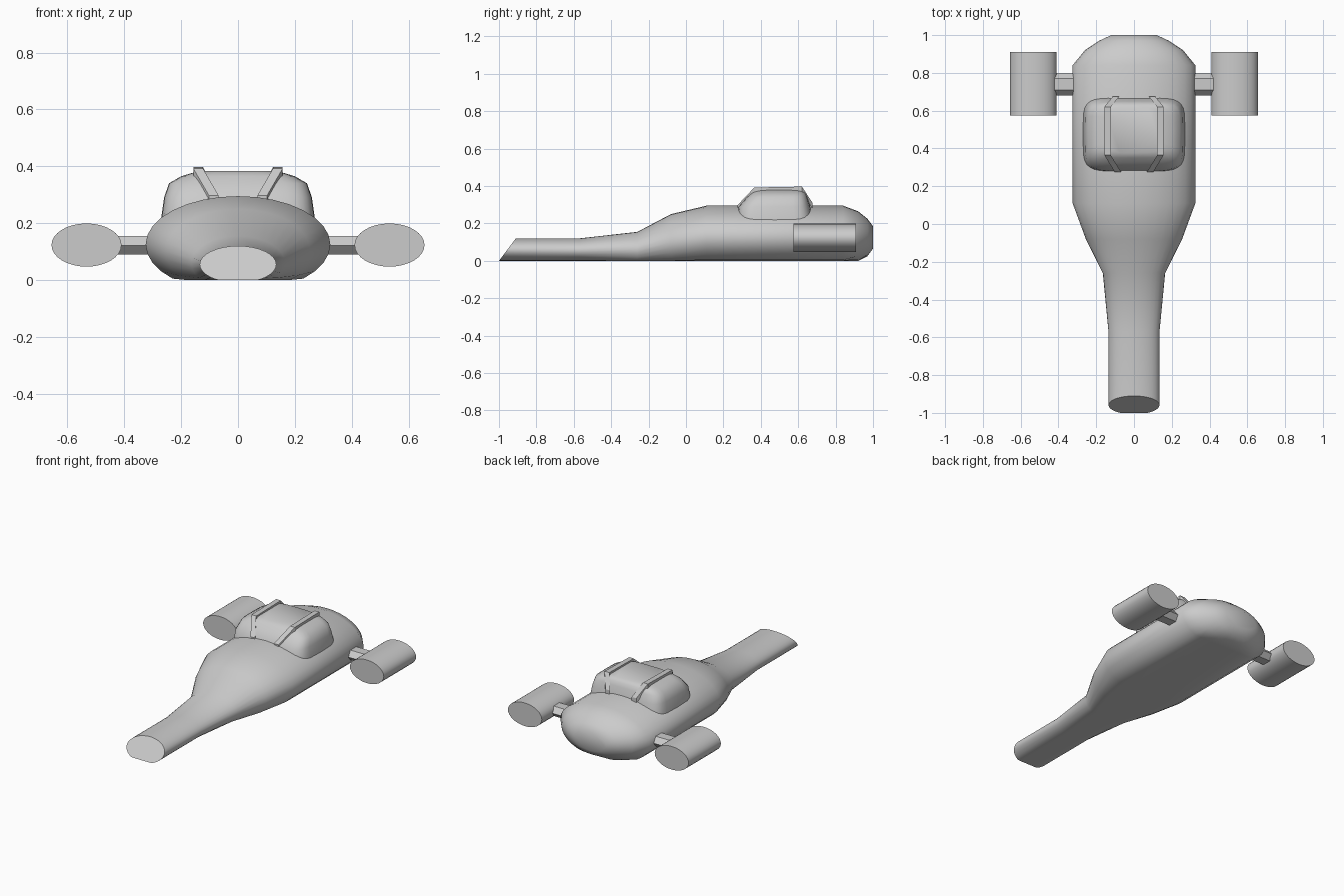
import bpy, bmesh, math
from mathutils import Vector

cube = bpy.data.objects.get("Cube")
if cube:
    bpy.data.objects.remove(cube, do_unlink=True)

grey = bpy.data.materials.new("plain grey")
grey.use_nodes = True
grey.diffuse_color = (0.6, 0.6, 0.6, 1)
grey.node_tree.nodes["Principled BSDF"].inputs["Base Color"].default_value = (0.6, 0.6, 0.6, 1)


def loft(name, rings, angle=40):
    """Skin closed rings of points, cap both ends and shade smooth."""
    bm = bmesh.new()
    rows = [[bm.verts.new(p) for p in ring] for ring in rings]
    n = len(rows[0])
    for a, b in zip(rows, rows[1:]):
        for i in range(n):
            j = (i + 1) % n
            bm.faces.new((a[i], a[j], b[j], b[i]))
    bm.faces.new(rows[0])
    bm.faces.new(rows[-1])
    bmesh.ops.recalc_face_normals(bm, faces=bm.faces)
    mesh = bpy.data.meshes.new(name)
    bm.to_mesh(mesh)
    bm.free()
    mesh.materials.append(grey)
    obj = bpy.data.objects.new(name, mesh)
    bpy.context.collection.objects.link(obj)
    bpy.ops.object.select_all(action="DESELECT")
    obj.select_set(True)
    bpy.context.view_layer.objects.active = obj
    bpy.ops.object.shade_smooth_by_angle(angle=math.radians(angle))
    return obj


def ellipse(y, rx, rz, cz, cx=0, n=32):
    turns = [2 * math.pi * i / n for i in range(n)]
    return [Vector((cx + rx * math.cos(t), y, cz + rz * math.sin(t))) for t in turns]


# Hull: elliptical sections (y, half width, half height, centre height), flat belly
stations = [(-0.96, 0.135, 0.065, 0.055), (-0.57, 0.135, 0.065, 0.055),
            (-0.26, 0.165, 0.095, 0.06), (-0.08, 0.255, 0.15, 0.1),
            (0.11, 0.325, 0.17, 0.125), (0.84, 0.325, 0.17, 0.125),
            (0.92, 0.26, 0.14, 0.125), (0.97, 0.185, 0.1, 0.125),
            (1.0, 0.12, 0.06, 0.125)]
hull_rings = [ellipse(*s) for s in stations]
for ring in hull_rings:
    for p in ring:
        p.z = max(p.z, 0)
for p in hull_rings[0]:
    p.y = -1 + 0.75 * p.z       # raked nose
loft("hull", hull_rings, 50)


# Cabin: rounded plan outlines stacked upwards (z, half width, front y, rear y)
def plan(z, hw, front, rear, n=32):
    ring = []
    for i in range(n):
        t = 2 * math.pi * i / n
        c, s = math.cos(t), math.sin(t)
        x = hw * math.copysign(abs(c) ** 0.4, c)
        y = (front + rear) / 2 + (rear - front) / 2 * math.copysign(abs(s) ** 0.4, s)
        ring.append(Vector((x, y, z)))
    return ring


loft("cabin", [plan(*level) for level in (
    (0.15, 0.275, 0.26, 0.69), (0.22, 0.27, 0.27, 0.68), (0.29, 0.26, 0.28, 0.665),
    (0.34, 0.243, 0.325, 0.65), (0.365, 0.2, 0.35, 0.64), (0.383, 0.14, 0.375, 0.62))], 60)

for side, label in ((1, "left"), (-1, "right")):
    # Bent rail over the cabin
    path = [(0.085, 0.275, 0.285), (0.14, 0.365, 0.38), (0.14, 0.62, 0.385), (0.095, 0.675, 0.3)]
    rings = []
    for x, y, z in path:
        rings.append([Vector((side * (x + dx), y, z + dz))
                      for dx, dz in ((-0.017, -0.02), (0.017, -0.02), (0.017, 0.012), (-0.017, 0.012))])
    loft(label + "_rail", rings, 30)

    # Engine pod: oval cylinder
    loft(label + "_engine", [ellipse(y, 0.123, 0.076, 0.123, side * 0.533) for y in (0.575, 0.91)])

    # Six-sided engine strut
    section = ((0.68, 0.122), (0.71, 0.155), (0.77, 0.155), (0.8, 0.122), (0.77, 0.09), (0.71, 0.09))
    loft(label + "_strut", [[Vector((side * x, y, z)) for y, z in section] for x in (0.28, 0.43)], 30)
